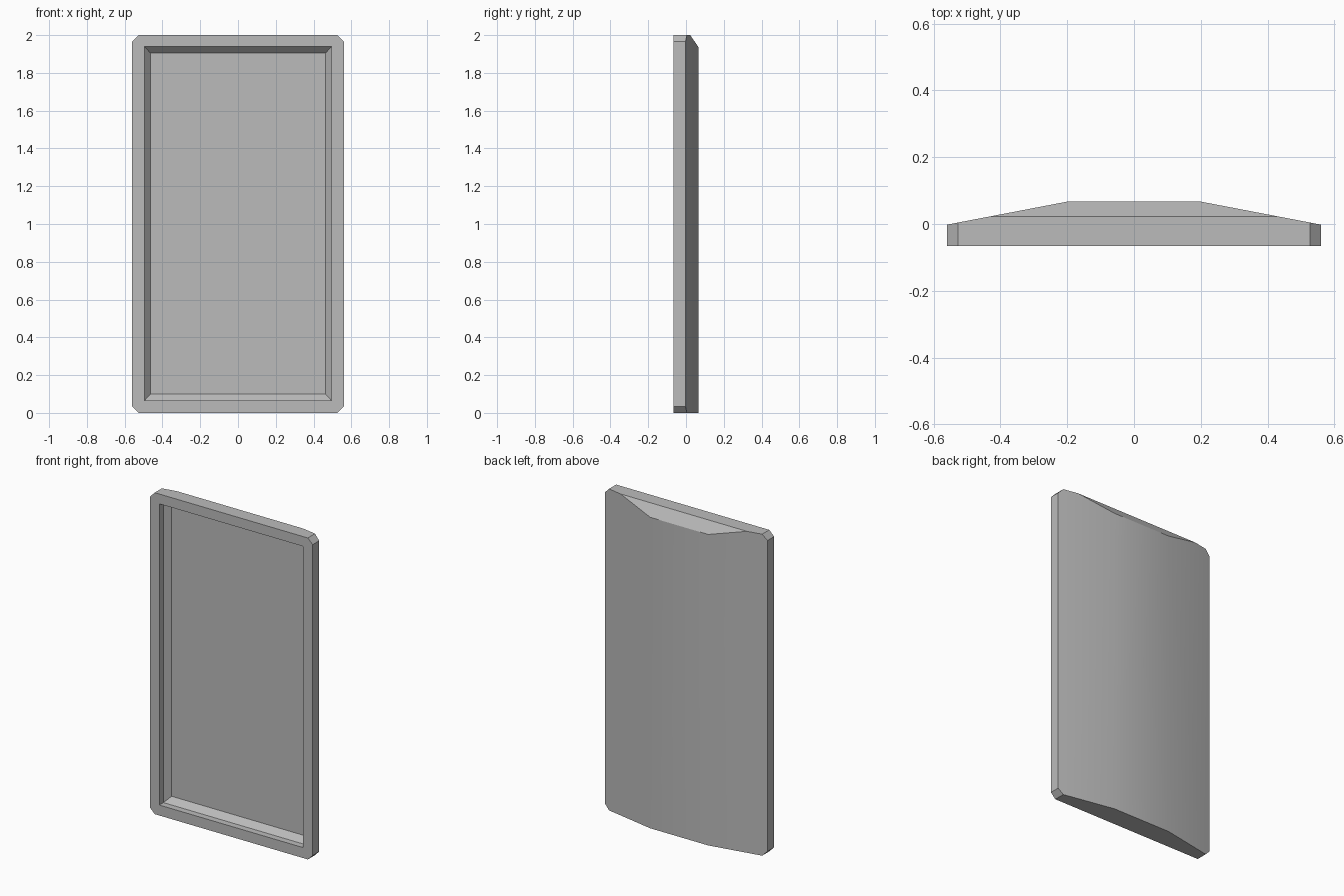
import bpy, bmesh
from mathutils import Vector

HALF_W, HEIGHT, CHAMFER = 0.56, 2.0, 0.033
FRONT, SIDE_Y, BACK = -0.066, -0.002, 0.067

cube = bpy.data.objects.get("Cube")
if cube:
    bpy.data.objects.remove(cube, do_unlink=True)

grey = bpy.data.materials.new("plain grey")
grey.use_nodes = True
colour = (0.5, 0.5, 0.5, 1)
grey.diffuse_color = colour
grey.node_tree.nodes["Principled BSDF"].inputs["Base Color"].default_value = colour


def make_object(name, bm):
    bmesh.ops.recalc_face_normals(bm, faces=bm.faces)
    mesh = bpy.data.meshes.new(name)
    bm.to_mesh(mesh)
    bm.free()
    mesh.materials.append(grey)
    obj = bpy.data.objects.new(name, mesh)
    bpy.context.collection.objects.link(obj)
    return obj


def slice_off(bm, point, normal):
    """Cut away everything on the normal side of a plane and cap the cut."""
    bmesh.ops.bisect_plane(bm, geom=bm.verts[:] + bm.edges[:] + bm.faces[:],
                           plane_co=point, plane_no=normal, clear_outer=True)
    bmesh.ops.holes_fill(bm, edges=[e for e in bm.edges if e.is_boundary])


# Panel body: bowed-back profile raised to full height
bm = bmesh.new()
profile = [(-HALF_W, FRONT), (HALF_W, FRONT), (HALF_W, SIDE_Y),
           (0.2, BACK), (-0.2, BACK), (-HALF_W, SIDE_Y)]
base = bm.faces.new([bm.verts.new((x, y, 0)) for x, y in profile])
top = bmesh.ops.extrude_face_region(bm, geom=[base])["geom"]
bmesh.ops.translate(bm, vec=(0, 0, HEIGHT),
                    verts=[v for v in top if isinstance(v, bmesh.types.BMVert)])

# Clipped corners
for sx in (-1, 1):
    for z, sz in ((0, -1), (HEIGHT, 1)):
        slice_off(bm, Vector((sx * (HALF_W - CHAMFER), 0, z)), Vector((sx, 0, sz)))

# Sloped cut along the upper back edge
slice_off(bm, Vector((0, 0.022, HEIGHT)), Vector((0, 0.065, 0.045)))
panel = make_object("panel_body", bm)

# Front recess: straight lip, then a bevelled surround down to the flat floor
bm = bmesh.new()
for y, half_x, half_z in ((-0.1, 0.495, 0.937), (-0.026, 0.495, 0.937), (0.01, 0.464, 0.903)):
    for sx in (-1, 1):
        for sz in (-1, 1):
            bm.verts.new((sx * half_x, y, 1.002 + sz * half_z))
bmesh.ops.convex_hull(bm, input=bm.verts[:])
bmesh.ops.dissolve_limit(bm, angle_limit=0.01, verts=bm.verts[:], edges=bm.edges[:])
cutter = make_object("recess_cutter", bm)
cutter.hide_render = True

cut = panel.modifiers.new("recess", "BOOLEAN")
cut.operation = "DIFFERENCE"
cut.solver = "EXACT"
cut.object = cutter

bpy.ops.object.select_all(action="DESELECT")
panel.select_set(True)
bpy.context.view_layer.objects.active = panel
bpy.ops.object.modifier_apply(modifier=cut.name)
bpy.data.objects.remove(cutter, do_unlink=True)
bpy.ops.object.shade_smooth_by_angle(angle=0.5)
